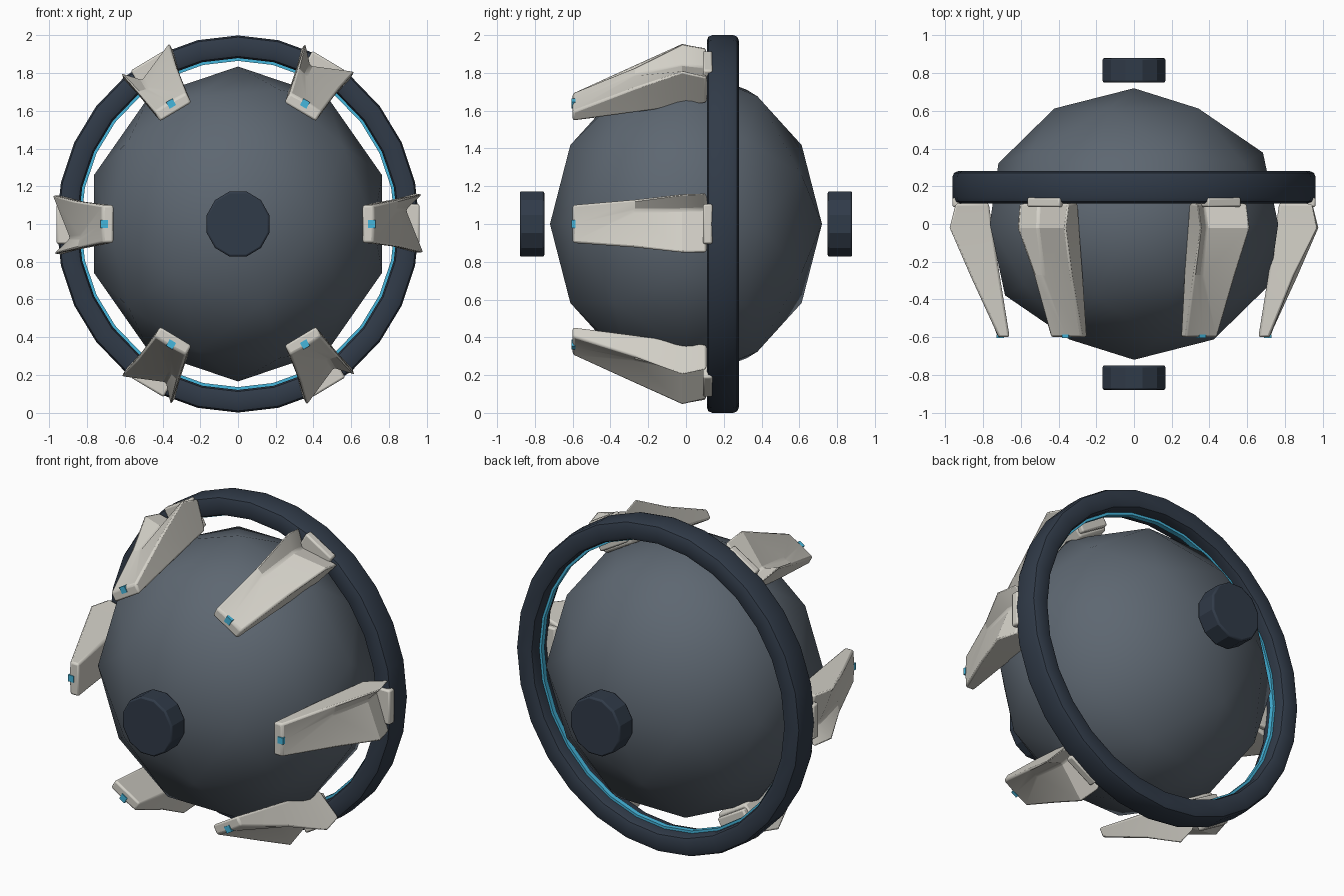
import bpy, bmesh, math
from mathutils import Matrix, Vector

if "Cube" in bpy.data.objects:
    bpy.data.objects.remove(bpy.data.objects["Cube"])

XS = 0.963          # the whole model is slightly narrower in x
CZ = 1.0            # height of the centre


def mat(name, col):
    m = bpy.data.materials.new(name)
    m.diffuse_color = (*col, 1)
    m.use_nodes = True
    m.node_tree.nodes["Principled BSDF"].inputs["Base Color"].default_value = m.diffuse_color
    return m


SHELL = mat("shell_grey", (0.11, 0.135, 0.165))
DARK = mat("dark_navy", (0.03, 0.043, 0.065))
PALE = mat("pale_armour", (0.66, 0.64, 0.58))
CYAN = mat("cyan_light", (0.06, 0.47, 0.72))


def place(r, t, y, a):
    """Radial r, tangential t, depth y, at angle a around the y axis."""
    return Vector(((r * math.cos(a) - t * math.sin(a)) * XS, y,
                   r * math.sin(a) + t * math.cos(a) + CZ))


def finish(bm, name, material, bevel=0, segments=2, smooth=30):
    bmesh.ops.recalc_face_normals(bm, faces=bm.faces)
    me = bpy.data.meshes.new(name)
    bm.to_mesh(me)
    bm.free()
    ob = bpy.data.objects.new(name, me)
    bpy.context.collection.objects.link(ob)
    me.materials.append(material)
    if bevel:
        b = ob.modifiers.new("bevel", 'BEVEL')
        b.width, b.segments = bevel, segments
        b.limit_method, b.angle_limit = 'ANGLE', math.radians(35)
    bpy.ops.object.select_all(action='DESELECT')
    bpy.context.view_layer.objects.active = ob
    ob.select_set(True)
    bpy.ops.object.shade_smooth_by_angle(angle=math.radians(smooth))
    return ob


def loft(sections, name, material, closed=False, **kw):
    """Skin a list of equal-length point loops."""
    bm = bmesh.new()
    rows = [[bm.verts.new(p) for p in s] for s in sections]
    n, k = len(rows[0]), len(rows)
    for i in range(k if closed else k - 1):
        a, b = rows[i], rows[(i + 1) % k]
        for j in range(n):
            bm.faces.new((a[j], a[(j + 1) % n], b[(j + 1) % n], b[j]))
    if not closed:
        bm.faces.new(rows[0])
        bm.faces.new(rows[-1][::-1])
    return finish(bm, name, material, **kw)


def block(r0, r1, t, y0, y1, a, name, material, **kw):
    return loft([[place(r, s, y, a) for r, s in
                  ((r0, -t), (r1, -t), (r1, t), (r0, t))] for y in (y0, y1)],
                name, material, **kw)


def hoop(profile, count, name, material, **kw):
    return loft([[place(r, 0, y, math.tau * i / count) for r, y in profile]
                 for i in range(count)], name, material, closed=True, **kw)


# Low-poly core with its poles facing front and back
bm = bmesh.new()
bmesh.ops.create_icosphere(bm, subdivisions=2, radius=1)
bm.transform(Matrix.Translation((0, 0, CZ)) @ Matrix.Diagonal((0.804, 0.72, 0.835, 1))
             @ Matrix.Rotation(math.pi / 2, 4, 'X'))
finish(bm, "core_sphere", SHELL, smooth=60)

# Outer ring with rounded corners, and the light strip inside it
r0, r1, y0, y1 = 0.88, 1.0, 0.11, 0.28
profile = []
for cr, cy, start in ((r1, y1, 0), (r0, y1, 90), (r0, y0, 180), (r1, y0, 270)):
    c = 0.03
    pr = cr - c if cr == r1 else cr + c
    py = cy - c if cy == y1 else cy + c
    for d in (0, 45, 90):
        ang = math.radians(start + d)
        profile.append((pr + c * math.cos(ang), py + c * math.sin(ang)))
hoop(profile, 28, "outer_ring", DARK, smooth=40)
hoop([(0.865, 0.18), (0.89, 0.18), (0.89, 0.21), (0.865, 0.21)], 28,
     "ring_light", CYAN)

# Floating caps front and back
for name, ya, yb in (("front_cap", -0.88, -0.75), ("back_cap", 0.75, 0.88)):
    loft([[place(0.179 * math.cos(q), 0.179 * math.sin(q), y, 0)
           for q in (math.radians(15 + 30 * i) for i in range(12))]
          for y in (ya, yb)], name, DARK, bevel=0.01, smooth=25)

# Claw sections: depth, then (radial, tangential) loop
CLAW = [
    (-0.60, [(0.685, -0.10), (0.685, 0.10), (0.745, 0.10), (0.75, 0.0), (0.745, -0.10)]),
    (-0.27, [(0.74, -0.105), (0.74, 0.11), (0.885, 0.13), (0.87, 0.07), (0.905, -0.125)]),
    (-0.02, [(0.78, -0.105), (0.78, 0.11), (1.015, 0.16), (0.925, 0.075), (1.02, -0.153)]),
    (0.11, [(0.80, -0.105), (0.80, 0.11), (0.985, 0.165), (0.905, 0.08), (0.985, -0.153)]),
]
for i in range(6):
    a = math.radians(60 * i)
    loft([[place(r, t, y, a) for r, t in pts] for y, pts in CLAW],
         f"claw_{i + 1}", PALE, bevel=0.012, smooth=25)
    block(0.82, 1.0, 0.105, 0.09, 0.14, a, f"claw_mount_{i + 1}", PALE, bevel=0.01)
    block(0.717, 0.757, 0.02, -0.605, -0.585, a, f"claw_light_{i + 1}", CYAN)
